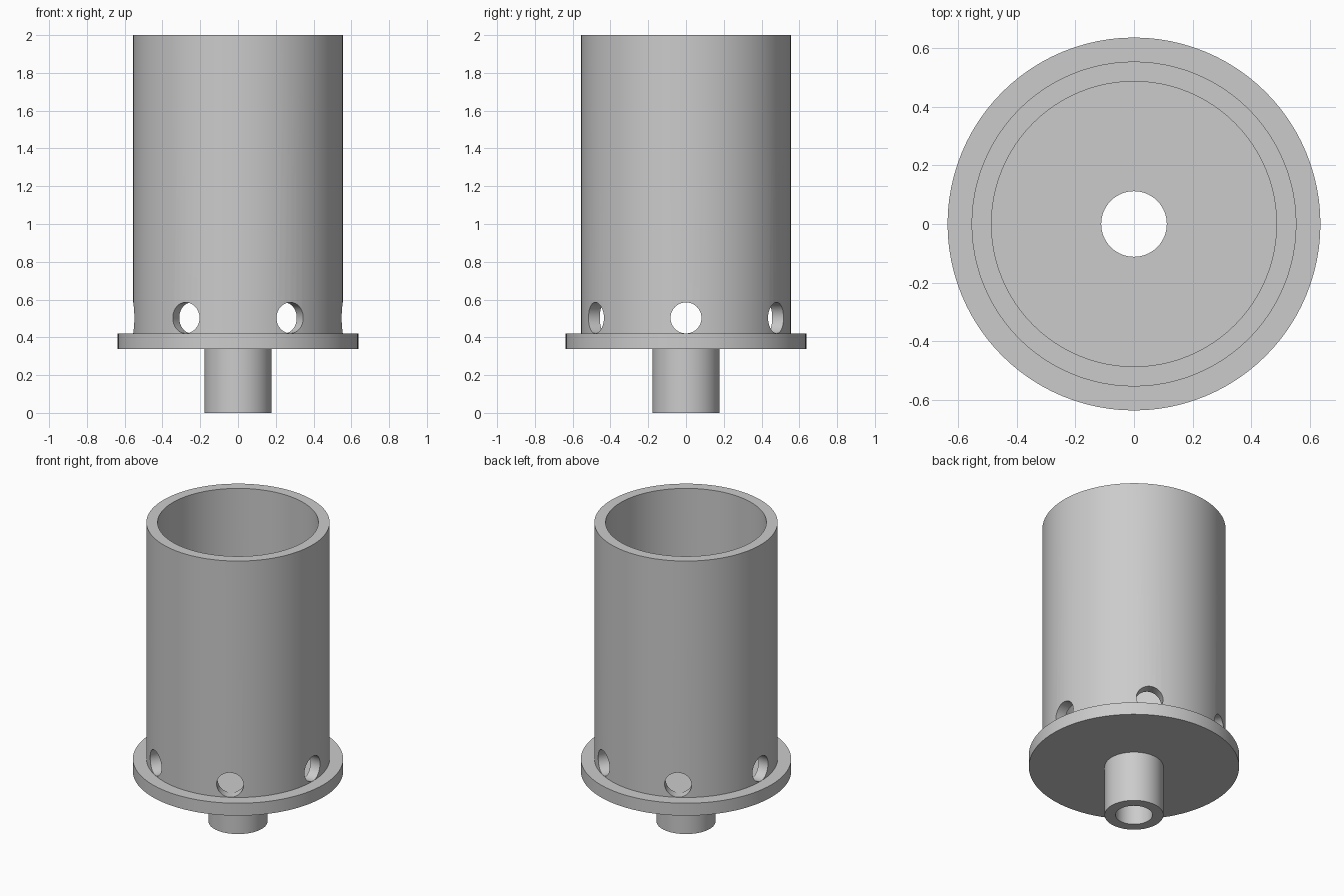
import bpy, bmesh, math
from mathutils import Matrix, Vector

cube = bpy.data.objects.get("Cube")
if cube:
    bpy.data.objects.remove(cube, do_unlink=True)

SEGMENTS = 96
FLOOR = 0.42          # top of the flange and cup floor
HOLE_RADIUS = 0.082

grey = bpy.data.materials.new("light grey")
grey.use_nodes = True
colour = (0.6, 0.6, 0.6, 1)
grey.diffuse_color = colour
grey.node_tree.nodes["Principled BSDF"].inputs["Base Color"].default_value = colour


def add_object(name, bm):
    mesh = bpy.data.meshes.new(name)
    bmesh.ops.recalc_face_normals(bm, faces=bm.faces)
    bm.to_mesh(mesh)
    bm.free()
    mesh.materials.append(grey)
    obj = bpy.data.objects.new(name, mesh)
    bpy.context.collection.objects.link(obj)
    return obj


def lathe(name, profile):
    """Spin a closed (radius, height) outline around the z axis."""
    bm = bmesh.new()
    verts = [bm.verts.new((r, 0, z)) for r, z in profile]
    edges = [bm.edges.new((v, verts[i - 1])) for i, v in enumerate(verts)]
    bmesh.ops.spin(bm, geom=verts + edges, cent=(0, 0, 0), axis=(0, 0, 1),
                   angle=math.tau, steps=SEGMENTS, use_duplicate=False)
    bmesh.ops.remove_doubles(bm, verts=bm.verts, dist=0.0001)
    return add_object(name, bm)


# Open cup with flange and hollow stem, turned as one piece
cup = lathe("flanged_cup", [
    (0.112, 0), (0.178, 0), (0.178, 0.337), (0.637, 0.337),
    (0.637, FLOOR), (0.555, FLOOR), (0.555, 2), (0.487, 2),
    (0.487, FLOOR), (0.112, FLOOR)])

# Six radial drain holes just above the flange
bm = bmesh.new()
for i in range(6):
    turn = Matrix.Rotation(i * math.tau / 6, 4, 'Z')
    place = Matrix.Translation(Vector((0.52, 0, FLOOR + 0.083)))
    lay = Matrix.Rotation(math.pi / 2, 4, 'Y')
    bmesh.ops.create_cone(bm, cap_ends=True, segments=48, radius1=HOLE_RADIUS,
                          radius2=HOLE_RADIUS, depth=0.2, matrix=turn @ place @ lay)
cutter = add_object("hole_cutter", bm)
cutter.hide_render = True

drill = cup.modifiers.new("drain_holes", 'BOOLEAN')
drill.operation = 'DIFFERENCE'
drill.solver = 'EXACT'
drill.object = cutter

bpy.ops.object.select_all(action='DESELECT')
cup.select_set(True)
bpy.context.view_layer.objects.active = cup
bpy.ops.object.modifier_apply(modifier=drill.name)
bpy.data.objects.remove(cutter, do_unlink=True)
bpy.ops.object.shade_smooth_by_angle(angle=math.radians(30))
